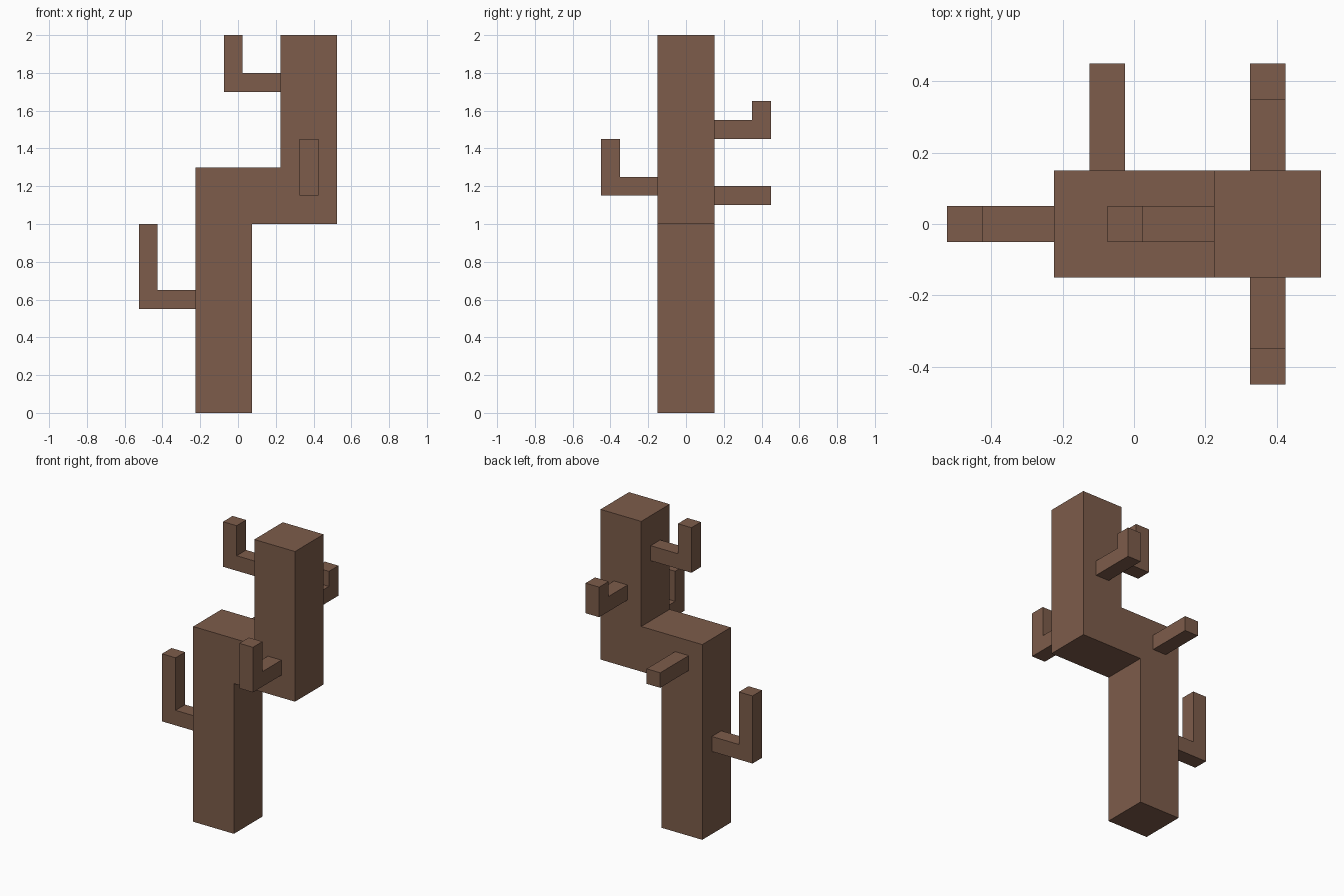
import bpy
import bmesh
from math import pi
from mathutils import Matrix

cube = bpy.data.objects.get("Cube")
if cube:
    bpy.data.objects.remove(cube, do_unlink=True)

# Single bark colour
bark = bpy.data.materials.new("brown_bark")
bark.use_nodes = True
colour = (0.205, 0.107, 0.069, 1.0)
bark.diffuse_color = colour
shader = next(n for n in bark.node_tree.nodes if n.type == 'BSDF_PRINCIPLED')
shader.inputs["Base Color"].default_value = colour
shader.inputs["Roughness"].default_value = 0.9


def extruded(name, profile, width, matrix=Matrix()):
    """Extrude an (x, z) outline along y, centred on y = 0, then place it."""
    bm = bmesh.new()
    face = bm.faces.new([bm.verts.new((x, -width / 2, z)) for x, z in profile])
    result = bmesh.ops.extrude_face_region(bm, geom=[face])
    moved = [v for v in result["geom"] if isinstance(v, bmesh.types.BMVert)]
    bmesh.ops.translate(bm, verts=moved, vec=(0, width, 0))
    bmesh.ops.recalc_face_normals(bm, faces=bm.faces)
    bm.transform(matrix)
    mesh = bpy.data.meshes.new(name)
    bm.to_mesh(mesh)
    bm.free()
    mesh.materials.append(bark)
    obj = bpy.data.objects.new(name, mesh)
    bpy.context.collection.objects.link(obj)
    return obj


def branch(name, root, angle, height, length=0.3, thick=0.1, sink=0.02):
    """Square branch growing outward from root, with an upturned tip if tall."""
    profile = [(-sink, 0), (length, 0), (length, height)]
    if height > thick:
        profile += [(length - thick, height), (length - thick, thick)]
    profile.append((-sink, thick))
    place = Matrix.Translation(root) @ Matrix.Rotation(angle, 4, 'Z')
    return extruded(name, profile, thick, place)


# Stepped trunk
extruded("trunk", [(-0.225, 0), (0.075, 0), (0.075, 1), (0.525, 1),
                   (0.525, 2), (0.225, 2), (0.225, 1.3), (-0.225, 1.3)], 0.3)

# Branches: root at the underside where they leave the trunk
branch("lower_right_branch", (-0.225, 0, 0.55), pi, 0.45)
branch("upper_right_branch", (0.225, 0, 1.7), pi, 0.3)
branch("front_branch", (0.375, -0.15, 1.15), -pi / 2, 0.3)
branch("back_branch", (0.375, 0.15, 1.45), pi / 2, 0.2)
branch("back_stub", (-0.075, 0.15, 1.1), pi / 2, 0.1)
